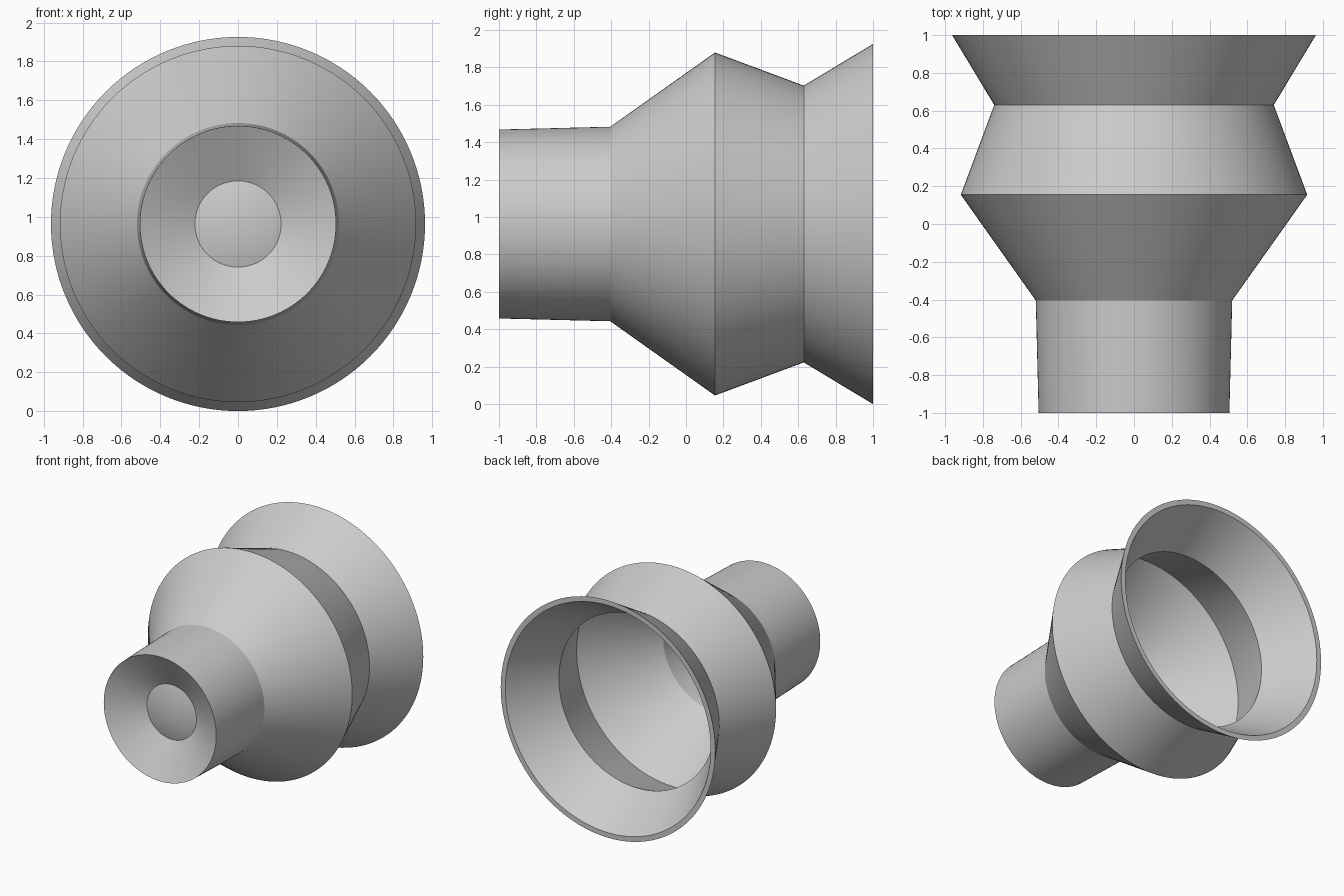
import bpy, bmesh, math
from mathutils import Vector, Matrix

cube = bpy.data.objects.get("Cube")
if cube:
    bpy.data.objects.remove(cube, do_unlink=True)

SEGMENTS = 128
AXIS_HEIGHT = 0.963

# Single grey material
grey = bpy.data.materials.new("plain grey")
grey.use_nodes = True
colour = (0.6, 0.6, 0.6, 1)
grey.diffuse_color = colour
grey.node_tree.nodes["Principled BSDF"].inputs["Base Color"].default_value = colour


def lathe(name, profile):
    """Spin a (y, radius) profile around the front-to-back axis."""
    bm = bmesh.new()
    verts = [bm.verts.new((0, y, r)) for y, r in profile]
    edges = [bm.edges.new(pair) for pair in zip(verts, verts[1:])]
    bmesh.ops.spin(bm, geom=verts + edges, cent=(0, 0, 0), axis=(0, 1, 0),
                   angle=math.tau, steps=SEGMENTS, use_duplicate=False)
    bmesh.ops.remove_doubles(bm, verts=bm.verts, dist=0.0001)
    bmesh.ops.recalc_face_normals(bm, faces=bm.faces)
    bmesh.ops.translate(bm, verts=bm.verts, vec=(0, 0, AXIS_HEIGHT))
    mesh = bpy.data.meshes.new(name)
    bm.to_mesh(mesh)
    bm.free()
    mesh.materials.append(grey)
    obj = bpy.data.objects.new(name, mesh)
    bpy.context.collection.objects.link(obj)
    bpy.ops.object.select_all(action="DESELECT")
    obj.select_set(True)
    bpy.context.view_layer.objects.active = obj
    bpy.ops.object.shade_smooth_by_angle(angle=math.radians(20))
    return obj


# Outside: dished end with raised centre, neck, shoulder, waist, flared rim
outside = [(-0.91, 0), (-0.85, 0.222), (-1, 0.505), (-0.405, 0.52),
           (0.155, 0.917), (0.63, 0.74), (1, 0.963)]

# Inside: the same shape, one wall thickness in
inside = [(1, 0.922), (0.63, 0.70), (0.155, 0.873), (-0.393, 0.48),
          (-0.934, 0.465), (-0.805, 0.222), (-0.865, 0)]

lathe("hollow_flared_body", outside + inside)
